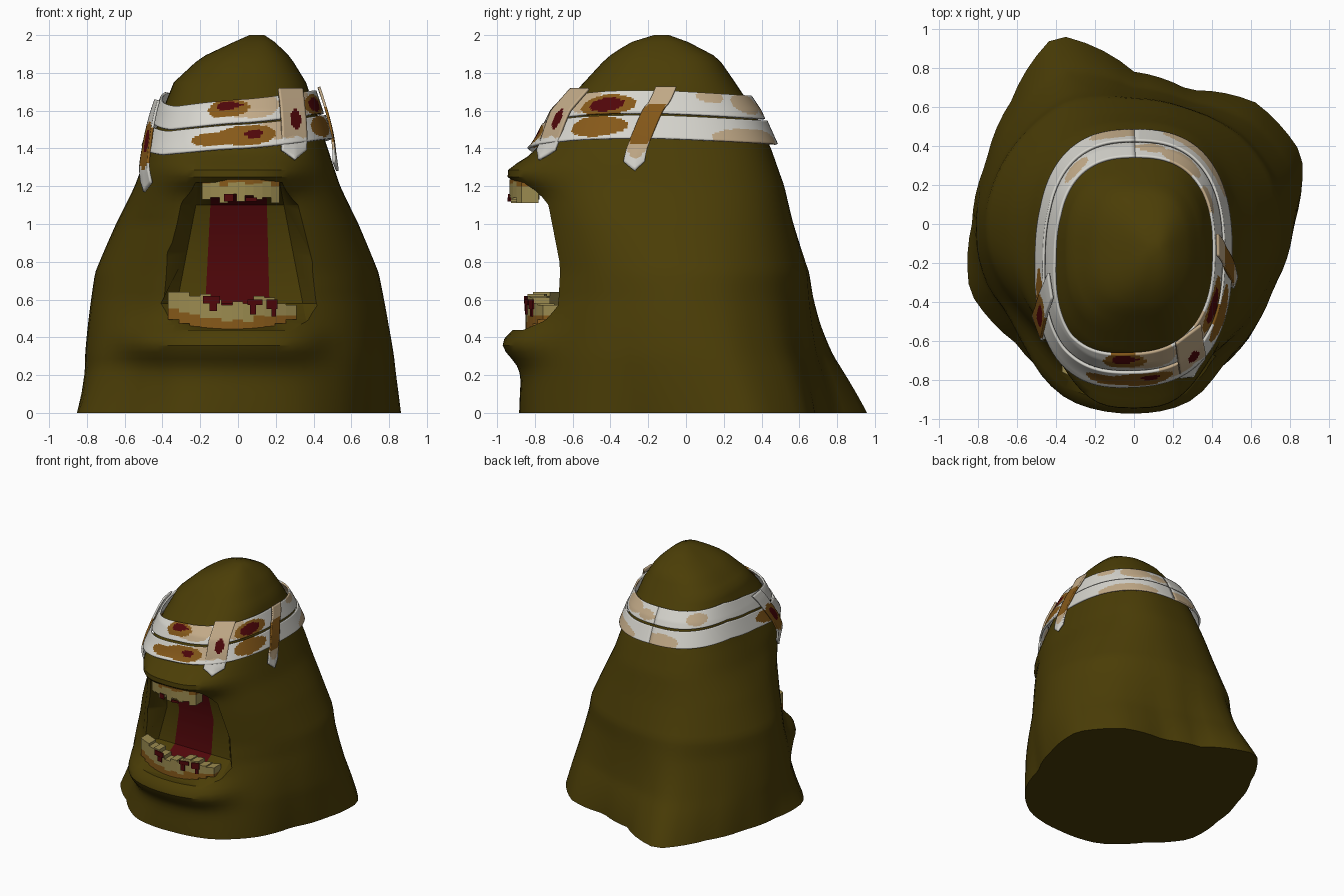
import bpy, bmesh, math

cube = bpy.data.objects.get("Cube")
if cube:
    bpy.data.objects.remove(cube)


def material(name, rgb):
    m = bpy.data.materials.new(name)
    m.use_nodes = True
    m.diffuse_color = (*rgb, 1)
    m.node_tree.nodes["Principled BSDF"].inputs["Base Color"].default_value = (*rgb, 1)
    return m


OLIVE = material("olive skin", (0.07, 0.047, 0.002))
RED = material("blood red", (0.08, 0.002, 0.003))
WHITE = material("bandage white", (0.68, 0.67, 0.62))
TAN = material("faded tan", (0.55, 0.41, 0.25))
BROWN = material("stain brown", (0.24, 0.1, 0.01))
CREAM = material("tooth cream", (0.33, 0.26, 0.08))


def make_object(name, bm, mats, angle=35, normals=True):
    if normals:
        bmesh.ops.recalc_face_normals(bm, faces=bm.faces)
    mesh = bpy.data.meshes.new(name)
    bm.to_mesh(mesh)
    bm.free()
    for m in mats:
        mesh.materials.append(m)
    ob = bpy.data.objects.new(name, mesh)
    bpy.context.collection.objects.link(ob)
    smooth(ob, angle)
    return ob


def smooth(ob, angle):
    bpy.ops.object.select_all(action='DESELECT')
    ob.select_set(True)
    bpy.context.view_layer.objects.active = ob
    bpy.ops.object.shade_smooth_by_angle(angle=math.radians(angle))


def lerp(a, b, t):
    return a + (b - a) * t


def clamp(v):
    return max(0.0, min(1.0, v))


# Head extents by height: z, right, left, front, back
PROFILE = [
    (0, .82, .82, .88, .7), (.3, .82, .8, .85, .6), (.74, .76, .73, .77, .62),
    (1, .65, .63, .79, .56), (1.2, .55, .54, .81, .52), (1.4, .47, .475, .78, .45),
    (1.6, .4, .41, .68, .36), (1.75, .34, .36, .54, .26), (1.88, .2, .28, .42, .17),
    (1.96, .03, .2, .3, .02), (2, -.06, .14, .17, -.09)]
# Radii of the flared base, counted from the front towards the left
BASE = [.88, .88, .83, .76, .82, .93, .88, .74, .78, 1.05, .89, .82, .83, .91, .86, .91]


def surface(theta, z, off=0.0):
    """Point on the head at an angle from the front and a height."""
    for a, b in zip(PROFILE, PROFILE[1:]):
        if z <= b[0]:
            break
    t = clamp((z - a[0]) / (b[0] - a[0]))
    xr, xl, yf, yb = (lerp(p, q, t) for p, q in zip(a[1:], b[1:]))
    cx, cy = (xl - xr) / 2, (yb - yf) / 2
    s, c = math.sin(theta), math.cos(theta)
    # flatter cheeks low in front, squarer brow above
    low_power = 1.8 if c > 0 else 2
    power = 2 / lerp(low_power, 2.6, clamp((z - .6) / .7))
    x = cx + (xl + xr) / 2 * math.copysign(abs(s) ** power, s)
    y = cy - (yf + yb) / 2 * math.copysign(abs(c) ** power, c)
    # flared, uneven base
    w = clamp(1 - z / 1.3) ** 2.2
    k = theta / math.tau * len(BASE)
    i = math.floor(k)
    r = lerp(BASE[i % len(BASE)], BASE[(i + 1) % len(BASE)], k - i)
    x, y = lerp(x, r * s, w), lerp(y, -r * c, w)
    # hollow right cheek
    away = math.remainder(theta + math.radians(55), math.tau)
    dent = 1 - .1 * math.exp(-(away / .5) ** 2) * clamp(z / .25) * clamp((1.3 - z) / .3)
    x, y = lerp(cx, x, dent), lerp(cy, y, dent)
    # lips
    if c > 0:
        low = .115 * math.exp(-((z - .37) / .1) ** 2 - ((x + .09) / .5) ** 6)
        top = .15 * math.exp(-((z - 1.27) / .085) ** 2 - (x / .36) ** 4)
        y -= low + top
        x *= 1 + .7 * low
    d = math.hypot(x - cx, y - cy) or 1
    return (x + (x - cx) / d * off, y + (y - cy) / d * off, z)


# Head
COLS, ROWS = 72, 56
bm = bmesh.new()
rings = [[bm.verts.new(surface(math.tau * i / COLS, 2 * j / ROWS)) for i in range(COLS)]
         for j in range(ROWS + 1)]
for lo, hi in zip(rings, rings[1:]):
    for i in range(COLS):
        n = (i + 1) % COLS
        bm.faces.new((lo[i], lo[n], hi[n], hi[i]))
bm.faces.new(rings[0][::-1])
bm.faces.new(rings[-1])
head = make_object("head", bm, [OLIVE, RED])

# Open mouth, with the red throat on its back wall
bm = bmesh.new()
loops = []
for z, yb in [(.44, -.86), (.5, -.72), (.58, -.59), (.85, -.55), (1.1, -.62), (1.22, -.84)]:
    u = (z - .44) / .78
    outline = [(lerp(-1.25, -.55, u), -1.2), (lerp(.9, .6, u), -1.2),
               (lerp(.37, .22, u), yb), (lerp(.17, .15, u), yb),
               (lerp(-.18, -.14, u), yb), (lerp(-.35, -.2, u), yb)]
    loops.append([bm.verts.new((x, y, z)) for x, y in outline])
for row, (lo, hi) in enumerate(zip(loops, loops[1:])):
    for i in range(len(lo)):
        n = (i + 1) % len(lo)
        f = bm.faces.new((lo[i], lo[n], hi[n], hi[i]))
        f.material_index = int(i == 3 and row > 0)
bm.faces.new(loops[0][::-1])
bm.faces.new(loops[-1])
cutter = make_object("mouth_cutter", bm, [OLIVE, RED])
cutter.hide_render = True
cut = head.modifiers.new("mouth", 'BOOLEAN')
cut.operation, cut.solver, cut.object = 'DIFFERENCE', 'EXACT', cutter
bpy.context.view_layer.objects.active = head
bpy.ops.object.modifier_apply(modifier=cut.name)
bpy.data.objects.remove(cutter)
smooth(head, 36)


# Bandage strips that follow the head, with elliptical stains
def strip(name, point, cols, rows, stains):
    bm = bmesh.new()
    grid = [[bm.verts.new(point(i / cols, 2 * j / rows - 1)) for j in range(rows + 1)]
            for i in range(cols + 1)]
    for i in range(cols):
        for j in range(rows):
            f = bm.faces.new((grid[i][j], grid[i + 1][j], grid[i + 1][j + 1], grid[i][j + 1]))
            s, t = (i + .5) / cols, 2 * (j + .5) / rows - 1
            for cs, ct, rs, rt, index in stains:
                if ((s - cs) / rs) ** 2 + ((t - ct) / rt) ** 2 < 1:
                    f.material_index = index
    ob = make_object(name, bm, [WHITE, TAN, BROWN, RED], normals=False)
    solid = ob.modifiers.new("thickness", 'SOLIDIFY')
    solid.thickness, solid.offset = .014, 0


def band(name, z, half, off, stains):
    def point(s, t):
        theta = math.tau * (s - .5)
        tilt = .05 * (math.sin(theta) - 1) * clamp(math.cos(theta) + .3)
        droop = -.03 * clamp(-math.cos(theta))
        return surface(theta, z + tilt + droop + half * t, off)
    strip(name, point, 240, 14, stains)


def degrees(*stains):
    return [(.5 + a / 360, t, r / 360, h, m) for a, t, r, h, m in stains]


band("lower_bandage", 1.513, .061, .04, degrees(
    (24, .3, 18, .9, 1), (-10, -.1, 14, .6, 2), (4, 0, 14, .85, 2), (6, .1, 4, .4, 3),
    (65, .1, 16, .9, 2), (140, -.7, 28, .9, 1), (-172, -.4, 14, .8, 1), (-75, 0, 12, .8, 2)))
band("upper_bandage", 1.645, .06, .033, degrees(
    (8, .3, 16, 1, 1), (-6, .3, 10, .8, 2), (-5, .5, 6, .4, 3), (50, .2, 10, 1, 1),
    (66, -.2, 17, .9, 2), (66, -.2, 11, .6, 3), (150, .2, 17, .9, 1),
    (118, .7, 10, .6, 1), (-140, 0, 12, .7, 1), (172, -.2, 8, .6, 1)))


def strap(name, start, end, half, off, stains):
    def point(s, t):
        theta = math.radians(lerp(start[0], end[0], s))
        z = lerp(start[1], end[1], s) - .05 * clamp((s - .8) / .2) * (1 - abs(t))
        # arch over the bandages, then settle on the skin
        x, y, z = surface(theta, z, off * (1 - .75 * s ** 3))
        a, b = surface(theta - .05, z, off), surface(theta + .05, z, off)
        d = math.hypot(b[0] - a[0], b[1] - a[1])
        return (x + (b[0] - a[0]) / d * half * t, y + (b[1] - a[1]) / d * half * t, z)
    strip(name, point, 30, 14, stains)


strap("front_strap", (35, 1.715), (31, 1.39), .08, .06,
      [(.4, 0, .45, 2, 1), (.5, .1, .16, .45, 3)])
strap("left_strap", (92, 1.725), (84, 1.33), .055, .06,
      [(.4, 0, .5, 2, 1), (.5, 0, .28, 2, 2)])
strap("right_strap", (-78, 1.655), (-60, 1.22), .065, .06,
      [(.55, 0, .28, 1.6, 2), (.5, .1, .15, .6, 3)])


# Teeth: rows of uneven blocks bent along the jaw
def add_box(bm, x0, x1, arc, z0, z1, depth, index):
    verts = [bm.verts.new((x, arc(x) + d, z)) for z in (z0, z1)
             for x, d in ((x0, 0), (x1, 0), (x1, depth), (x0, depth))]
    quads = [(3, 2, 1, 0), (4, 5, 6, 7)]
    quads += [(i, (i + 1) % 4, (i + 1) % 4 + 4, i + 4) for i in range(4)]
    for q in quads:
        bm.faces.new([verts[i] for i in q]).material_index = index


def teeth(name, x0, x1, arc, root, stain, edges):
    bm = bmesh.new()
    step = (x1 - x0) / len(edges)
    for i, tip in enumerate(edges):
        a, b = x0 + i * step, x0 + (i + 1) * step
        base = root((a + b) / 2)
        mid = lerp(base, tip, stain[i % len(stain)])
        for p, q, index in ((base, mid, 1), (mid, tip, 0)):
            add_box(bm, a, b, arc, min(p, q), max(p, q), .09, index)
    make_object(name, bm, [CREAM, BROWN], 20)


def upper_arc(x):
    return -.935 + 1.6 * (x - .02) ** 2


def lower_arc(x):
    return -.85 + .8 * (x + .03) ** 2


teeth("upper_teeth", -.19, .22, upper_arc, lambda x: 1.235, (.2, .1, .3),
      [1.13, 1.14, 1.11, 1.16, 1.12, 1.15, 1.13, 1.14, 1.11])
teeth("lower_teeth", -.37, .31, lower_arc, lambda x: .435 + .6 * (x + .03) ** 2, (.4, .35, .38, .3),
      [.64, .64, .62, .63, .6, .57, .59, .58, .62, .61, .58, .57])


# Blood drips as thin plates on the teeth
def drips(name, arc, pieces):
    bm = bmesh.new()
    for x, half, z0, z1 in pieces:
        add_box(bm, x - half, x + half, lambda v: arc(v) - .01, z0, z1, .008, 0)
    make_object(name, bm, [RED], 20)


drips("lower_drips", lower_arc, [(-.14, .045, .58, .62), (-.13, .02, .54, .58),
                                 (.09, .04, .57, .6), (.08, .016, .52, .57), (.18, .03, .55, .6),
                                 (.19, .012, .51, .55)])
drips("upper_drips", upper_arc, [(-.05, .025, 1.12, 1.16), (.07, .03, 1.12, 1.14)])
